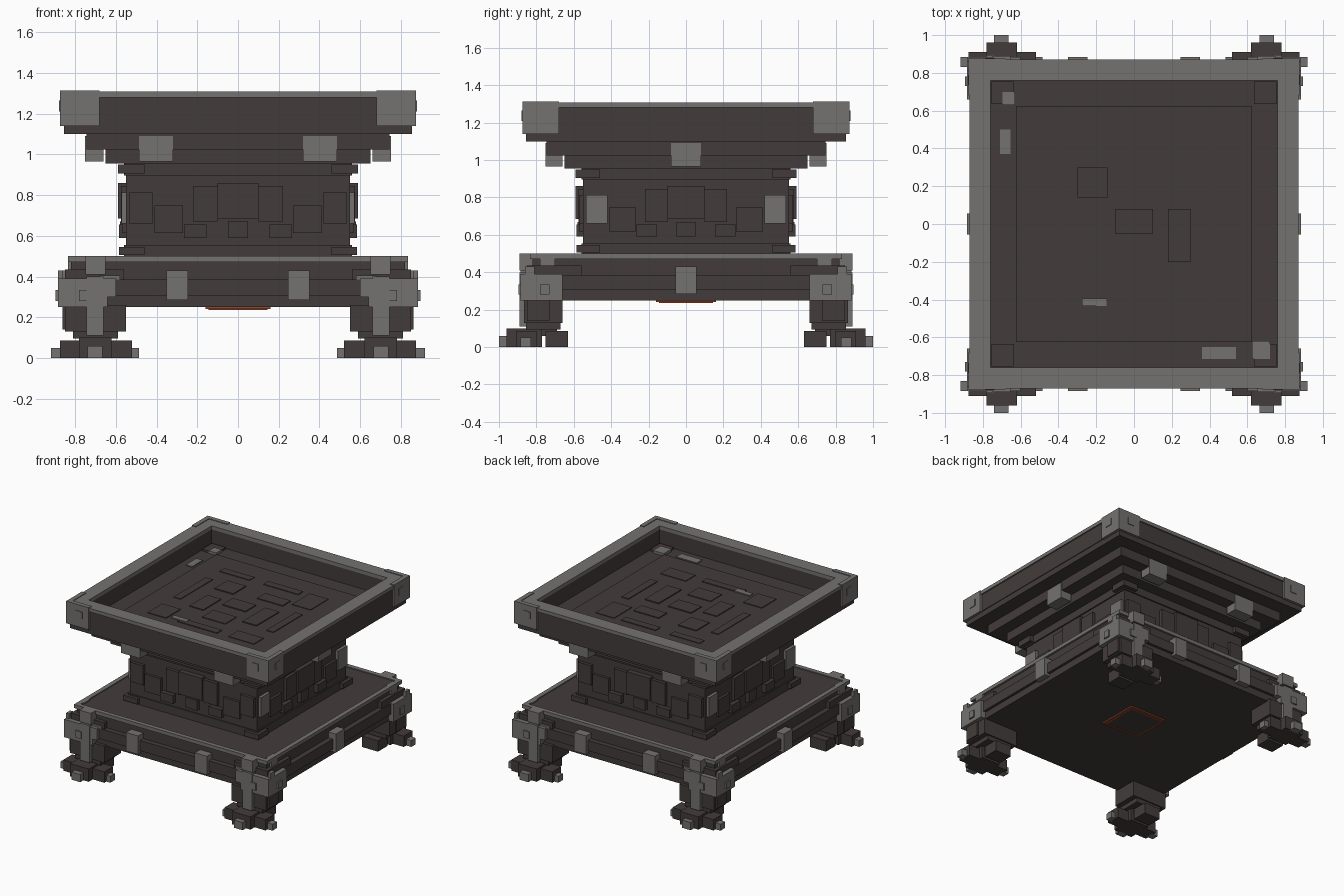
import bpy, bmesh

def material(name, r, g, b):
    m = bpy.data.materials.new(name)
    m.diffuse_color = (r, g, b, 1)
    return m

DARK = material("dark_stone", 0.055, 0.045, 0.043)
LIGHT = material("grey_metal", 0.175, 0.168, 0.163)
RUST = material("rust_glow", 0.28, 0.065, 0.025)

def part(name, mat, boxes):
    """One object from boxes given as (x0, x1, y0, y1, z0, z1)."""
    bm = bmesh.new()
    for b in boxes:
        (x0, x1), (y0, y1), (z0, z1) = sorted(b[0:2]), sorted(b[2:4]), sorted(b[4:6])
        v = [bm.verts.new((x, y, z)) for z in (z0, z1)
             for x, y in ((x0, y0), (x1, y0), (x1, y1), (x0, y1))]
        for f in ((3, 2, 1, 0), (4, 5, 6, 7), (0, 1, 5, 4),
                  (1, 2, 6, 5), (2, 3, 7, 6), (3, 0, 4, 7)):
            bm.faces.new([v[i] for i in f])
    me = bpy.data.meshes.new(name)
    bm.to_mesh(me)
    bm.free()
    me.materials.append(mat)
    ob = bpy.data.objects.new(name, me)
    bpy.context.collection.objects.link(ob)
    return ob

def slab(r, z0, z1):
    return (-r, r, -r, r, z0, z1)

def ring(ro, ri, z0, z1):
    return [(-ro, ro, -ro, -ri, z0, z1), (-ro, ro, ri, ro, z0, z1),
            (-ro, -ri, -ri, ri, z0, z1), (ri, ro, -ri, ri, z0, z1)]

def corners(boxes):
    """Repeat boxes in all four quadrants."""
    return [(sx * a, sx * b, sy * c, sy * d, e, f) for a, b, c, d, e, f in boxes
            for sx in (-1, 1) for sy in (-1, 1)]

def on_sides(u0, u1, n0, n1, z0, z1, axes="xy"):
    """Plate on opposite walls; u runs along the wall, n is distance outward."""
    out = []
    for s in (-1, 1):
        if "y" in axes:
            out.append((u0, u1, s * n0, s * n1, z0, z1))
        if "x" in axes:
            out.append((s * n0, s * n1, u0, u1, z0, z1))
    return out

# Base platform: stacked apron, top deck and light trim
part("base_apron", DARK, [slab(0.84, 0.25, 0.305), slab(0.86, 0.305, 0.385),
                          slab(0.82, 0.385, 0.485)])
part("base_trim", LIGHT, ring(0.835, 0.80, 0.472, 0.50))
part("base_deck", DARK, [slab(0.80, 0.485, 0.492)])
part("base_corner_panels", DARK, corners([(0.56, 0.85, 0.80, 0.85, 0.385, 0.435),
                                          (0.80, 0.85, 0.56, 0.85, 0.385, 0.435)]))
part("base_clamps", LIGHT,
     on_sides(-0.055, 0.055, 0.82, 0.885, 0.285, 0.43, "x")
     + on_sides(-0.35, -0.245, 0.82, 0.885, 0.285, 0.43, "y")
     + on_sides(0.245, 0.35, 0.82, 0.885, 0.285, 0.43, "y"))

# Glowing square under the base
part("underside_ring", RUST, ring(0.16, 0.145, 0.24, 0.252) + ring(0.145, 0.135, 0.235, 0.252))
part("underside_plate", DARK, [slab(0.136, 0.238, 0.251)])

# Corner brackets with straps and studs
part("corner_brackets", LIGHT, corners([
    (0.60, 0.885, 0.83, 0.885, 0.30, 0.39), (0.83, 0.885, 0.66, 0.885, 0.25, 0.39),
    (0.64, 0.885, 0.83, 0.885, 0.25, 0.30),
    (0.66, 0.745, 0.83, 0.89, 0.11, 0.40), (0.65, 0.75, 0.82, 0.89, 0.41, 0.50),
    (0.86, 0.885, 0.81, 0.86, 0.39, 0.43), (0.79, 0.835, 0.70, 0.78, 0.41, 0.50),
    (0.58, 0.68, 0.80, 0.86, 0.385, 0.405),
    (0.73, 0.78, 0.88, 0.896, 0.28, 0.335), (0.88, 0.896, 0.73, 0.78, 0.28, 0.335)]))

# Legs and cross-shaped feet
part("legs", DARK, corners([
    (0.55, 0.85, 0.66, 0.865, 0.13, 0.26), (0.59, 0.81, 0.67, 0.855, 0.095, 0.13),
    (0.845, 0.862, 0.73, 0.85, 0.14, 0.25)]))
part("feet", DARK, corners([
    (0.62, 0.78, 0.77, 0.96, 0, 0.10), (0.52, 0.875, 0.80, 0.91, 0, 0.085),
    (0.63, 0.77, 0.63, 0.75, 0, 0.085), (0.64, 0.76, 0.69, 0.80, 0.06, 0.10)]))
part("toe_caps", LIGHT, corners([
    (0.665, 0.74, 0.95, 1.0, 0, 0.06), (0.865, 0.918, 0.83, 0.885, 0, 0.05),
    (0.485, 0.53, 0.83, 0.885, 0, 0.05)]))

# Neck block with mouldings
part("neck", DARK, [slab(0.55, 0.49, 0.96), slab(0.56, 0.49, 0.555), slab(0.56, 0.895, 0.96)])
part("neck_corner_mouldings", DARK, corners([(0.46, 0.59, 0.46, 0.59, 0.905, 0.95),
                                             (0.46, 0.585, 0.46, 0.585, 0.505, 0.545)]))

# Raised wall plates: (start, end, bottom, top, outward distance), mirrored along the wall
plates = [(0.10, 0.22, 0.67, 0.845, 0.575), (0.27, 0.41, 0.615, 0.75, 0.57),
          (0.155, 0.265, 0.59, 0.655, 0.585)]
boxes = on_sides(-0.10, 0.10, 0.54, 0.59, 0.685, 0.86) + on_sides(-0.05, 0.05, 0.54, 0.58, 0.59, 0.67)
for a, b, z0, z1, n in plates:
    for s in (-1, 1):
        boxes += on_sides(s * a, s * b, 0.54, n, z0, z1)
part("wall_plates", DARK, boxes)
ends = lambda ax: [b for s in (-1, 1) for b in on_sides(s * 0.42, s * 0.535, 0.54, 0.573, 0.66, 0.813, ax)]
part("wall_end_plates_dark", DARK, ends("y"))
part("wall_end_plates_light", LIGHT, ends("x"))

# Stepped underside of the tray with brackets
part("tray_steps", DARK, [slab(0.65, 0.955, 1.025), slab(0.745, 1.025, 1.10),
                          slab(0.855, 1.10, 1.145)])
part("tray_brackets", LIGHT,
     on_sides(-0.08, 0.08, 0.66, 0.752, 0.965, 1.09, "x")
     + on_sides(-0.485, -0.32, 0.66, 0.752, 0.965, 1.09, "y")
     + on_sides(0.32, 0.485, 0.66, 0.752, 0.965, 1.09, "y"))

# Tray walls, rim and corner caps
part("tray_walls", DARK, ring(0.86, 0.765, 1.145, 1.285))
part("tray_rim", LIGHT, ring(0.87, 0.76, 1.28, 1.308))
part("tray_corner_caps", LIGHT, corners([
    (0.68, 0.875, 0.84, 0.875, 1.14, 1.313), (0.84, 0.875, 0.68, 0.84, 1.14, 1.313),
    (0.735, 0.79, 0.87, 0.88, 1.21, 1.265), (0.87, 0.88, 0.735, 0.79, 1.21, 1.265)]))

# Tray floor with border, corner tiles and relief
part("tray_floor", DARK, [slab(0.77, 1.14, 1.16), slab(0.625, 1.15, 1.172)])
part("floor_corner_tiles", DARK, corners([(0.635, 0.755, 0.635, 0.755, 1.155, 1.175)]))
relief = [(-0.10, 0.10, -0.05, 0.08, 1.17, 1.18), (-0.44, -0.18, 0.40, 0.46, 1.17, 1.177),
          (-0.06, 0.24, 0.40, 0.46, 1.17, 1.178), (0.30, 0.46, 0.24, 0.46, 1.17, 1.177),
          (0.40, 0.46, -0.22, 0.14, 1.17, 1.178), (-0.46, -0.30, -0.46, -0.28, 1.17, 1.178),
          (-0.46, -0.40, -0.14, 0.26, 1.17, 1.177), (-0.20, 0.14, -0.46, -0.40, 1.17, 1.178),
          (0.24, 0.46, -0.46, -0.34, 1.17, 1.177), (-0.30, -0.14, 0.14, 0.30, 1.17, 1.18),
          (0.04, 0.26, 0.18, 0.28, 1.17, 1.179), (0.18, 0.30, -0.20, 0.08, 1.17, 1.18),
          (-0.28, -0.16, -0.20, 0.02, 1.17, 1.179), (-0.10, 0.10, -0.30, -0.16, 1.17, 1.178)]
part("floor_relief", DARK, relief)
part("floor_light_plates", LIGHT, [
    (-0.695, -0.63, 0.63, 0.70, 1.16, 1.18), (-0.71, -0.655, 0.37, 0.50, 1.158, 1.167),
    (-0.275, -0.145, -0.435, -0.395, 1.17, 1.18), (0.36, 0.54, -0.715, -0.65, 1.158, 1.167),
    (0.625, 0.72, -0.715, -0.62, 1.16, 1.18)])
